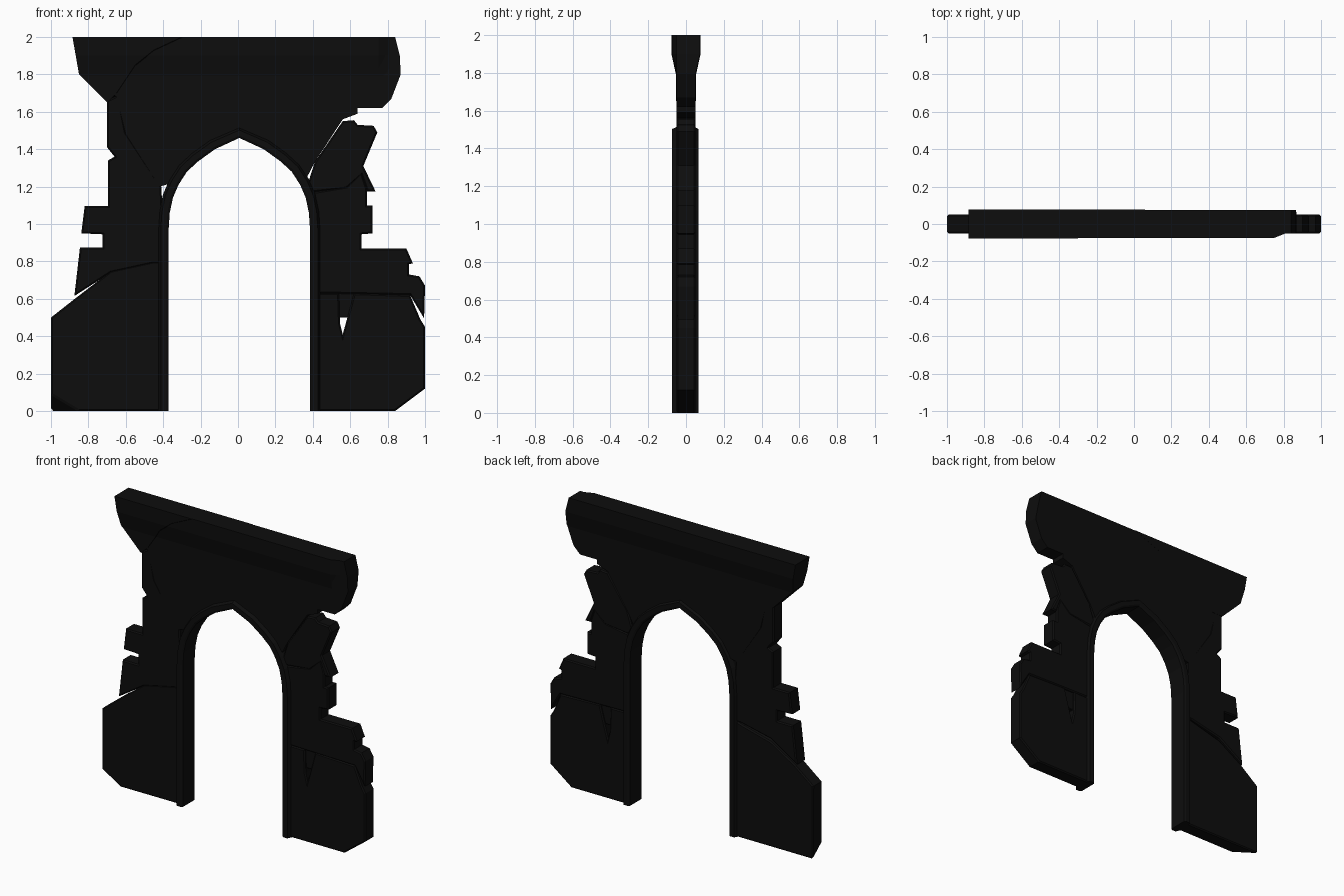
import bpy
import bmesh
from mathutils import Vector

if "Cube" in bpy.data.objects:
    bpy.data.objects.remove(bpy.data.objects["Cube"], do_unlink=True)

# One very dark stone colour
stone = bpy.data.materials.new("black stone")
stone.use_nodes = True
colour = (0.004, 0.004, 0.004, 1)
stone.diffuse_color = colour
shader = next(n for n in stone.node_tree.nodes if n.type == "BSDF_PRINCIPLED")
shader.inputs["Base Color"].default_value = colour

WALL = 0.05      # half thickness of the wall
CORNICE = 0.074  # half thickness of the top moulding
CENTRE = 0.007   # middle of the doorway


def finish(name, bm):
    bmesh.ops.recalc_face_normals(bm, faces=bm.faces[:])
    mesh = bpy.data.meshes.new(name)
    bm.to_mesh(mesh)
    bm.free()
    mesh.materials.append(stone)
    obj = bpy.data.objects.new(name, mesh)
    bpy.context.collection.objects.link(obj)
    return obj


def slab(front, back=None, half=WALL):
    """Join a front outline to a back outline of the same length."""
    bm = bmesh.new()
    back = back or front
    near = [bm.verts.new((x, -half, z)) for x, z in front]
    far = [bm.verts.new((x, half, z)) for x, z in back]
    caps = [bm.faces.new(near), bm.faces.new(far)]
    count = len(near)
    for i in range(count):
        j = (i + 1) % count
        bm.faces.new((near[i], near[j], far[j], far[i]))
    bmesh.ops.recalc_face_normals(bm, faces=bm.faces[:])
    return bm, caps


def block(name, front, back=None, half=WALL, chip=0.008):
    """Masonry chunk with chipped front and back rims."""
    bm, caps = slab(front, back, half)
    rim = list({e for f in caps for e in f.edges})
    bmesh.ops.bevel(bm, geom=rim, offset=chip, segments=1,
                    affect="EDGES", clamp_overlap=True)
    return finish(name, bm)


def clamp(v):
    return max(0.0, min(1.0, v))


def corniced(name, front, back=None, proud=0.0):
    """Wall piece that flares out into the moulding at the top."""
    bm, caps = slab(front, back)
    bmesh.ops.triangulate(bm, faces=bm.faces[:])
    for co, no in (((0, 0, 1.79), (0, 0, 1)), ((0, 0, 1.9), (0, 0, 1)),
                   ((0.75, 0, 0), (1, 0, 0)), ((0.81, 0, 0), (1, 0, 0))):
        geom = bm.verts[:] + bm.edges[:] + bm.faces[:]
        bmesh.ops.bisect_plane(bm, geom=geom, plane_co=co, plane_no=no)
    for v in bm.verts:
        if abs(v.co.y) < WALL - 0.001:
            continue
        swell = clamp((v.co.z - 1.79) / 0.11)
        if v.co.y < 0:  # the front corner at the left end is worn away
            swell = min(swell, 1 - clamp((v.co.x - 0.75) / 0.06))
        depth = WALL + (CORNICE - WALL) * swell + proud
        v.co.y = depth if v.co.y > 0 else -depth
    return finish(name, bm)


# Pointed doorway curve, mirrored about the middle
half_arch = [(0.378, 0), (0.378, 0.97), (0.372, 1.06), (0.355, 1.14),
             (0.325, 1.21), (0.28, 1.28), (0.22, 1.335), (0.13, 1.40)]
arch = [Vector((CENTRE + x, z)) for x, z in half_arch]
arch.append(Vector((CENTRE, 1.46)))
arch += [Vector((CENTRE - x, z)) for x, z in reversed(half_arch)]


def offset_arch(distance):
    points = []
    for i, p in enumerate(arch):
        a, b = arch[max(i - 1, 0)], arch[min(i + 1, len(arch) - 1)]
        along = (b - a).normalized()
        points.append(p + Vector((along.y, -along.x)) * distance)
    return points


# Moulded door frame: a profile swept along the doorway curve
profile = [(0, -0.068), (0.012, -0.075), (0.042, -0.075), (0.056, -0.045),
           (0.056, 0.04), (0.042, 0.067), (0.012, 0.067), (0, 0.06)]
bm = bmesh.new()
rails = []
for d, y in profile:
    rails.append([bm.verts.new((p.x, y, p.y)) for p in offset_arch(d)])
for k, rail in enumerate(rails):
    other = rails[(k + 1) % len(rails)]
    for i in range(len(rail) - 1):
        bm.faces.new((rail[i], rail[i + 1], other[i + 1], other[i]))
for end in (0, -1):
    bm.faces.new([rail[end] for rail in rails])
finish("door_frame", bm)

# Upper wall and main cornice over the doorway
over_door = [tuple(p) for p in offset_arch(0.025)[4:-4]]
corniced("upper_wall", over_door + [
    (-0.42, 1.2), (-0.6, 1.48), (-0.65, 1.68), (-0.84, 1.82), (-0.87, 2),
    (0.84, 2), (0.865, 1.9), (0.87, 1.8), (0.82, 1.67), (0.77, 1.62),
    (0.64, 1.62), (0.64, 1.59), (0.56, 1.56), (0.41, 1.33)])

# Cracked cornice chunk at the right end, running diagonally to the back
corniced("cornice_fragment",
         [(-0.885, 2), (-0.85, 1.8), (-0.7, 1.65), (-0.65, 1.7),
          (-0.55, 1.85), (-0.45, 1.93), (-0.3, 2)],
         [(-0.885, 2), (-0.85, 1.8), (-0.7, 1.65), (-0.62, 1.65),
          (-0.4, 1.8), (-0.15, 1.92), (0.06, 2)], proud=0.003)

# Right side of the doorway (-x)
block("right_lower_wall",
      [(-0.39, 0), (-0.85, 0), (-1, 0.09), (-1, 0.5), (-0.86, 0.61),
       (-0.68, 0.75), (-0.45, 0.8), (-0.39, 0.8)],
      [(-0.39, 0), (-0.995, 0), (-1, 0.01), (-1, 0.5), (-0.86, 0.61),
       (-0.68, 0.72), (-0.45, 0.78), (-0.39, 0.8)])
block("right_broken_wall",
      [(-0.39, 0.79), (-0.45, 0.79), (-0.68, 0.74), (-0.875, 0.615),
       (-0.845, 0.875), (-0.725, 0.875), (-0.725, 0.945), (-0.838, 0.95),
       (-0.82, 1.095), (-0.695, 1.095), (-0.695, 1.34), (-0.66, 1.36),
       (-0.7, 1.41), (-0.7, 1.66), (-0.64, 1.69), (-0.6, 1.49),
       (-0.41, 1.2)])

# Left side of the doorway (+x)
block("left_lower_wall",
      [(0.4, 0), (0.84, 0), (1, 0.12), (1, 0.45), (0.975, 0.49),
       (0.92, 0.62), (0.62, 0.63), (0.585, 0.5), (0.56, 0.41),
       (0.545, 0.47), (0.54, 0.63), (0.4, 0.63)])
block("left_gap_filler",
      [(0.52, 0.5), (0.66, 0.5), (0.66, 0.66), (0.52, 0.66)],
      half=0.035, chip=0.004)
block("left_middle_wall",
      [(0.4, 0.63), (0.92, 0.62), (0.995, 0.495), (1, 0.67), (0.97, 0.72),
       (0.915, 0.73), (0.915, 0.785), (0.935, 0.79), (0.9, 0.87),
       (0.66, 0.87), (0.66, 0.945), (0.72, 0.95), (0.72, 1.1), (0.69, 1.1),
       (0.69, 1.19), (0.66, 1.28), (0.58, 1.2), (0.4, 1.17)])
block("left_upper_block",
      [(0.4, 1.17), (0.58, 1.19), (0.66, 1.26), (0.69, 1.175),
       (0.735, 1.175), (0.67, 1.31), (0.745, 1.49), (0.725, 1.525),
       (0.64, 1.53), (0.62, 1.555), (0.56, 1.55), (0.41, 1.33),
       (0.375, 1.22)])
